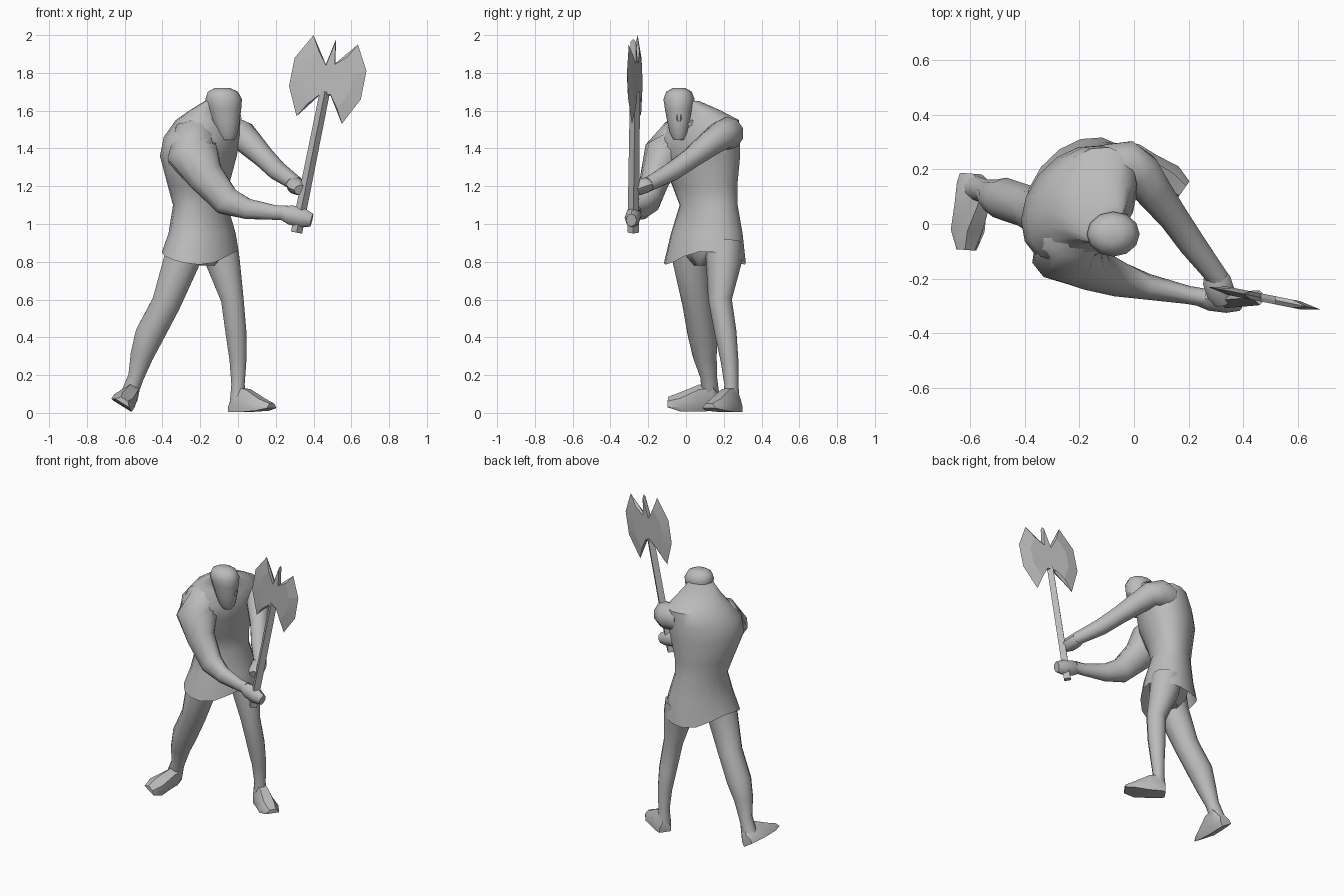
import bpy, bmesh, math
from mathutils import Vector, Matrix

cube = bpy.data.objects.get("Cube")
if cube:
    bpy.data.objects.remove(cube, do_unlink=True)

shade = (0.5, 0.5, 0.5, 1)
grey = bpy.data.materials.new("stone grey")
grey.use_nodes = True
grey.diffuse_color = shade
grey.node_tree.nodes["Principled BSDF"].inputs["Base Color"].default_value = shade

X_AXIS, Y_AXIS, Z_AXIS = Vector((1, 0, 0)), Vector((0, 1, 0)), Vector((0, 0, 1))


def loft(name, rings, cap_start=True, angle=50):
    """Skin a list of equal-length point rings and shade the result."""
    bm = bmesh.new()
    loops = [[bm.verts.new(point) for point in ring] for ring in rings]
    count = len(loops[0])
    for lower, upper in zip(loops, loops[1:]):
        for i in range(count):
            j = (i + 1) % count
            bm.faces.new((lower[i], lower[j], upper[j], upper[i]))
    if cap_start:
        bm.faces.new(loops[0])
    bm.faces.new(loops[-1])
    bmesh.ops.recalc_face_normals(bm, faces=bm.faces)
    mesh = bpy.data.meshes.new(name)
    bm.to_mesh(mesh)
    bm.free()
    obj = bpy.data.objects.new(name, mesh)
    bpy.context.collection.objects.link(obj)
    mesh.materials.append(grey)
    bpy.ops.object.select_all(action="DESELECT")
    obj.select_set(True)
    bpy.context.view_layer.objects.active = obj
    bpy.ops.object.shade_smooth_by_angle(angle=math.radians(angle))
    return obj


def oval(center, u, v, count):
    steps = [math.tau * i / count for i in range(count)]
    return [Vector(center) + u * math.cos(t) + v * math.sin(t) for t in steps]


def limb(name, path, side=Y_AXIS, breadth=1.0, count=10):
    """Tube through (x, y, z, radius); breadth scales the radius along side."""
    points = [Vector(step[:3]) for step in path]
    rings = []
    for i, step in enumerate(path):
        ahead = points[min(i + 1, len(points) - 1)]
        behind = points[max(i - 1, 0)]
        along = (ahead - behind).normalized()
        across = along.cross(side).normalized()
        radius = step[3]
        rings.append(oval(points[i], across.cross(along) * radius * breadth,
                          across * radius, count))
    return loft(name, rings)


def upright(name, sections, depth_ratio, turn, count, cap_start=True):
    """Stacked ovals (x, y, z, half width), turned about the vertical."""
    spin = Matrix.Rotation(math.radians(turn), 3, "Z")
    rings = [oval((x, y, z), spin @ X_AXIS * width, spin @ Y_AXIS * width * depth_ratio, count)
             for x, y, z, width in sections]
    return loft(name, rings, cap_start)


# Hunched torso, flowing into an open tunic skirt with a wavy hem
tunic = upright("tunic_torso", [
    (-.2, .1, .82, .24), (-.19, .11, .95, .21), (-.2, .12, 1.1, .17),
    (-.21, .1, 1.2, .19), (-.21, .07, 1.36, .24), (-.19, .07, 1.46, .24),
    (-.16, .1, 1.55, .2), (-.14, .06, 1.6, .14), (-.11, 0, 1.65, .08),
], depth_ratio=.74, turn=52, count=16, cap_start=False)
hem = [v.co for v in tunic.data.vertices[:16]]
hem_center = sum(hem, Vector()) / len(hem)
for point in hem:
    out = point - hem_center
    point.z += .035 * math.cos(2 * math.atan2(out.y, out.x))

# Pelvis under the skirt
upright("pelvis", [(-.19, .11, .78, .08), (-.19, .11, .86, .17), (-.19, .11, 1, .17)],
        depth_ratio=.7, turn=45, count=12)

# Head, narrowing from skull to jaw, with neck and nose
skull = [(1.445, .035), (1.48, .057), (1.54, .073), (1.61, .088), (1.66, .097),
         (1.7, .08), (1.72, .04)]
upright("head", [(-.065 - .1 * (z - 1.55), -.037, z, width) for z, width in skull],
        depth_ratio=.85, turn=0, count=12)
limb("neck", [(-.15, .05, 1.47, .11), (-.09, 0, 1.57, .08)])
limb("nose", [(-.005, -.037, 1.62, .012), (.006, -.037, 1.56, .015), (-.01, -.037, 1.53, .01)],
     count=6)

# Arms, from shoulder to wrist
limb("rear_arm", [
    (-.1, .21, 1.48, .085), (-.02, .22, 1.48, .088), (.02, .19, 1.47, .08),
    (.07, .12, 1.42, .07), (.14, .03, 1.35, .057), (.21, -.07, 1.28, .052),
    (.31, -.2, 1.21, .04)], side=Z_AXIS)
limb("front_arm", [
    (-.17, .04, 1.52, .08), (-.23, -.05, 1.46, .12), (-.24, -.11, 1.37, .14),
    (-.17, -.16, 1.25, .1), (-.06, -.2, 1.12, .08), (.05, -.23, 1.08, .057),
    (.2, -.26, 1.06, .04), (.26, -.27, 1.06, .04)], breadth=.83)


# Fists closed round the shaft
def fist(name, wrist, knuckles, side):
    wrist, knuckles = Vector(wrist), Vector(knuckles)
    path = []
    for along in (0, .3, .7, 1):
        radius = .035 + .08 * along * (1 - along)
        path.append((*wrist.lerp(knuckles, along), radius))
    limb(name, path, side, breadth=.8, count=8)


fist("front_hand", (.23, -.27, 1.06), (.39, -.29, 1.02), Y_AXIS)
fist("rear_hand", (.29, -.17, 1.22), (.33, -.29, 1.18), Z_AXIS)

# Legs, from hip to ankle
limb("trailing_leg", [
    (-.27, .04, .9, .1), (-.3, .03, .8, .1), (-.38, .06, .58, .08), (-.47, .09, .41, .08),
    (-.51, .1, .3, .063), (-.54, .12, .19, .044), (-.58, .13, .09, .047)])
limb("leading_leg", [
    (-.1, .2, .9, .1), (-.08, .2, .8, .095), (-.03, .18, .6, .063), (-.01, .21, .42, .058),
    (0, .23, .28, .047), (0, .24, .15, .037), (0, .24, .06, .045)])


# Feet: wedge cross-sections from heel to toe, rolled about their length
def foot(name, heel, heading, length, roll):
    turn = (Matrix.Rotation(math.radians(heading), 3, "Z")
            @ Matrix.Rotation(math.radians(roll), 3, "X"))
    rings = []
    for along, half, top in ((0, .038, .06), (.12, .048, .13), (.4, .052, .12),
                             (.75, .064, .07), (1, .042, .045)):
        sole = .02 * along ** 4
        right = [(half, sole), (half, top / 2), (half / 2, top)]
        outline = right + [(-y, z) for y, z in reversed(right)]
        rings.append([Vector(heel) + turn @ Vector((along * length, y, z)) for y, z in outline])
    loft(name, rings, angle=40)


foot("trailing_foot", (-.605, .185, .035), heading=-94, length=.28, roll=-32)
foot("leading_foot", (-.03, .268, .005), heading=-35, length=.255, roll=0)

# Axe shaft
limb("axe_shaft", [(.31, -.28, .955, .03), (.46, -.27, 1.7, .027)], count=4)

# Double-bladed axe head with raised cheeks
blade = [(.4, 2), (.3, 1.88), (.27, 1.73), (.31, 1.57), (.43, 1.68), (.49, 1.68),
         (.55, 1.53), (.65, 1.66), (.68, 1.81), (.635, 1.95), (.515, 1.85),
         (.52, 1.98), (.465, 1.845)]
blade_center = Vector((.477, 1.765))


def blade_ring(shrink, depth):
    ring = []
    for corner in blade:
        offset = Vector(corner) - blade_center
        near_shaft = abs(offset.x) < .06
        x, z = blade_center + offset * (min(1, shrink + .28) if near_shaft else shrink)
        ring.append(Vector((x, depth - .176 - .2 * x, z)))
    return ring


loft("axe_head", [blade_ring(.65, -.015), blade_ring(1, 0), blade_ring(.65, .015)], angle=6)
